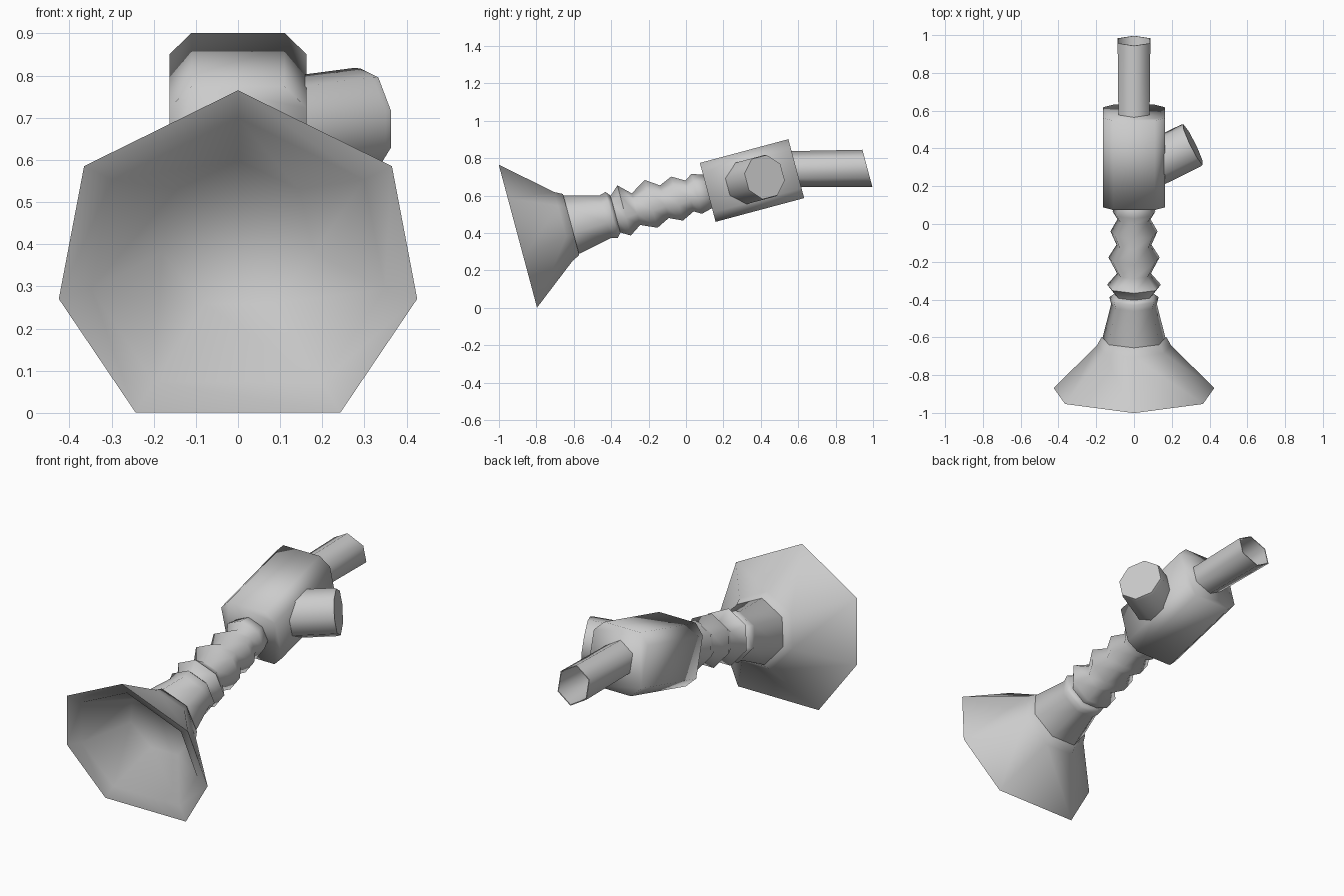
import bpy, bmesh, math
from mathutils import Vector

if "Cube" in bpy.data.objects:
    bpy.data.objects.remove(bpy.data.objects["Cube"])

TILT = math.radians(15)
C, S = math.cos(TILT), math.sin(TILT)

grey = bpy.data.materials.new("light_grey")
grey.diffuse_color = (0.6, 0.6, 0.6, 1)
grey.use_nodes = True
grey.node_tree.nodes["Principled BSDF"].inputs["Base Color"].default_value = grey.diffuse_color


def place(x, t, v):
    """Tilted frame: t runs along the main axis, v across it."""
    return Vector((x, t * C - v * S, t * S + v * C))


def polygon(n, r, turn=0.0):
    """Points (x, v) of a regular polygon with a corner at the top."""
    return [(r * math.sin(turn + math.tau * i / n),
             r * math.cos(turn + math.tau * i / n)) for i in range(n)]


def loft(name, rings, cap_start=True, cap_end=True, angle=180):
    """Skin a list of point rings into one smooth object."""
    bm = bmesh.new()
    loops = [[bm.verts.new(p) for p in ring] for ring in rings]
    for a, b in zip(loops, loops[1:]):
        n = len(a)
        for i in range(n):
            bm.faces.new((a[i], a[(i + 1) % n], b[(i + 1) % n], b[i]))
    if cap_start:
        bm.faces.new(loops[0])
    if cap_end:
        bm.faces.new(loops[-1])
    bmesh.ops.recalc_face_normals(bm, faces=bm.faces)
    mesh = bpy.data.meshes.new(name)
    bm.to_mesh(mesh)
    bm.free()
    mesh.materials.append(grey)
    obj = bpy.data.objects.new(name, mesh)
    bpy.context.collection.objects.link(obj)
    bpy.ops.object.select_all(action='DESELECT')
    obj.select_set(True)
    bpy.context.view_layer.objects.active = obj
    bpy.ops.object.shade_smooth_by_angle(angle=math.radians(angle))
    return obj


def axial(points, t, cv, k=1.0):
    return [place(x * k, t, cv + v * k) for x, v in points]


# Flared seven-sided mouth: outer cone, rim and hollow inside
half = [(0.365, 0.222), (0.425, -0.104), (0.243, -0.383)]
rim = [(0, 0.408)] + half + [(-x, v) for x, v in reversed(half)]
neck = polygon(7, 1)
loft("mouth_cone", [
    axial(neck, -0.478, 0.580, 0.178),
    axial(neck, -0.520, 0.580, 0.200),
    axial(rim, -0.769, 0.590),
    axial(rim, -0.745, 0.590, 0.82),
    axial(neck, -0.545, 0.580, 0.185),
], angle=75)

# Tapered collar and ribbed hose, as (t, centre, radius)
loft("neck_collar", [axial(neck, t, cv, r) for t, cv, r in [
    (-0.50, 0.580, 0.165), (-0.476, 0.580, 0.170),
    (-0.29, 0.576, 0.124), (-0.255, 0.576, 0.134), (-0.235, 0.576, 0.108)]],
    angle=75)
loft("ribbed_hose", [axial(neck, t, cv, r) for t, cv, r in [
    (-0.26, 0.574, 0.105), (-0.235, 0.576, 0.106),
    (-0.185, 0.581, 0.146), (-0.122, 0.574, 0.092),
    (-0.036, 0.578, 0.139), (0.035, 0.573, 0.095),
    (0.105, 0.570, 0.128), (0.173, 0.568, 0.090),
    (0.213, 0.568, 0.116), (0.29, 0.566, 0.092)]], angle=75)

# Chamfered valve body
w, k = 0.163, 0.110
octagon = [(k, w), (w, k), (w, -k), (k, -w),
           (-k, -w), (-w, -k), (-w, k), (-k, w)]
loft("valve_body", [axial(octagon, 0.272, 0.566),
                    axial(octagon, 0.762, 0.566)], angle=100)

# Stub branch angled off the right side
A = math.radians(27)
direction = (math.cos(A), math.sin(A))
across = (-math.sin(A), math.cos(A))


def branch_ring(d, k=1.0):
    return [place(0.312 + direction[0] * d + across[0] * u * k,
                  0.587 + direction[1] * d + across[1] * u * k,
                  0.566 + v * k)
            for u, v in polygon(8, 0.124, math.pi / 8)]


loft("side_branch", [branch_ring(-0.30), branch_ring(-0.015),
                     branch_ring(0.0, 0.97)], angle=75)


# Level hexagonal outlet pipe, cut at a slant and hollow at the end
def pipe_ring(y, z, r):
    return [Vector((x, y - v * S / C, z + v)) for x, v in polygon(6, r)]


loft("outlet_pipe", [pipe_ring(0.55, 0.742, 0.095),
                     pipe_ring(0.970, 0.745, 0.100),
                     pipe_ring(0.970, 0.745, 0.095),
                     pipe_ring(0.66, 0.743, 0.090)], angle=75)
